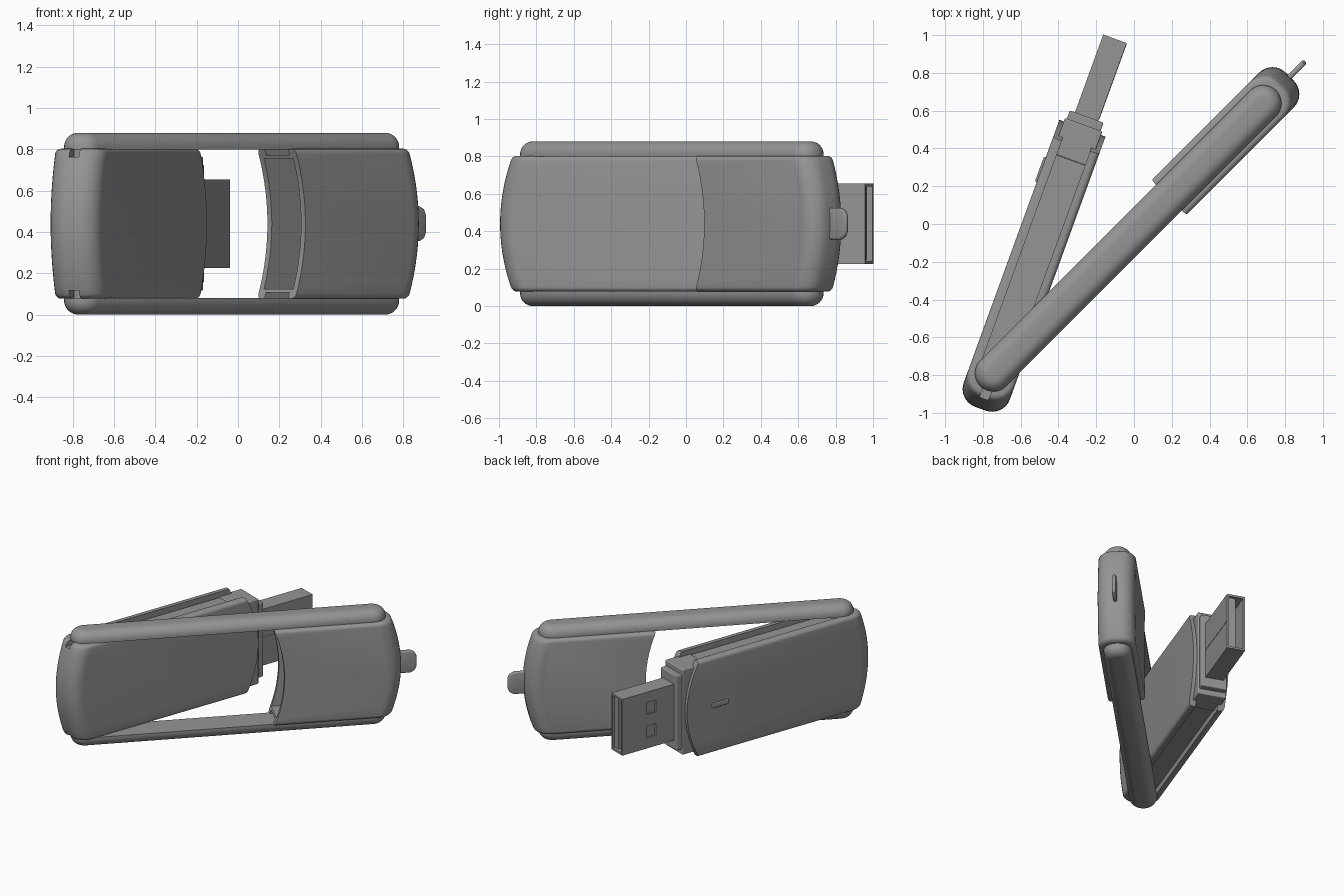
import bpy, bmesh, math
from mathutils import Matrix, Vector

if "Cube" in bpy.data.objects:
    bpy.data.objects.remove(bpy.data.objects["Cube"], do_unlink=True)

grey = bpy.data.materials.new("plain grey")
grey.use_nodes = True
grey.diffuse_color = (0.3, 0.3, 0.3, 1)
grey.node_tree.nodes["Principled BSDF"].inputs["Base Color"].default_value = (0.3, 0.3, 0.3, 1)

# Local frames share the hinge: x runs along the part, y across it
HINGE = Matrix.Translation((-0.745, -0.79, 0))
BODY = HINGE @ Matrix.Rotation(math.radians(70), 4, 'Z')
COVER = HINGE @ Matrix.Rotation(math.radians(45), 4, 'Z')
BOTTOM, TOP, MID, HEIGHT = 0.077, 0.803, 0.44, 0.88
SPAN = 2.02      # distance from the hinge to the far end of the arms
HALF = 0.13      # half thickness of the body and the cap


def finish(name, bm, frame):
    bmesh.ops.recalc_face_normals(bm, faces=bm.faces)
    mesh = bpy.data.meshes.new(name)
    bm.to_mesh(mesh)
    bm.free()
    mesh.materials.append(grey)
    ob = bpy.data.objects.new(name, mesh)
    bpy.context.collection.objects.link(ob)
    ob.matrix_world = frame
    return ob


def prism(points, depth):
    bm = bmesh.new()
    face = bm.faces.new([bm.verts.new(p) for p in points])
    out = bmesh.ops.extrude_face_region(bm, geom=[face])
    moved = [v for v in out["geom"] if isinstance(v, bmesh.types.BMVert)]
    bmesh.ops.translate(bm, verts=moved, vec=depth)
    bmesh.ops.recalc_face_normals(bm, faces=bm.faces)
    bm.normal_update()
    return bm


def box(name, frame, x, y, z, bevel=0):
    bm = prism([(x[0], y[0], z[0]), (x[1], y[0], z[0]), (x[1], y[1], z[0]), (x[0], y[1], z[0])],
               (0, 0, z[1] - z[0]))
    if bevel:
        bmesh.ops.bevel(bm, geom=bm.edges[:], offset=bevel, segments=3, profile=0.5, affect='EDGES')
    return finish(name, bm, frame)


def stadium(x0, x1, r, z, n=16):
    pts = []
    for cx, start in ((x1, -90), (x0, 90)):
        for i in range(n + 1):
            a = math.radians(start + 180 * i / n)
            pts.append((cx + r * math.cos(a), r * math.sin(a), z))
    return pts


def cut(ob, cutters):
    bpy.context.view_layer.update()
    bpy.context.view_layer.objects.active = ob
    for c in cutters:
        mod = ob.modifiers.new("cut", 'BOOLEAN')
        mod.operation, mod.object, mod.solver = 'DIFFERENCE', c, 'EXACT'
        bpy.ops.object.modifier_apply(modifier=mod.name)
        bpy.data.objects.remove(c, do_unlink=True)


def smooth(ob):
    bpy.ops.object.select_all(action='DESELECT')
    ob.select_set(True)
    bpy.context.view_layer.objects.active = ob
    bpy.ops.object.shade_smooth_by_angle(angle=math.radians(35))


def bowed_shell(name, frame, closed, opened):
    """Slab with a rounded bowed closed end and a sharp bowed open end; each end is (edge, middle)."""
    def arc(ends, n=14):
        for i in range(n + 1):
            t = 2 * i / n - 1
            yield (ends[0] + (ends[1] - ends[0]) * (1 - t * t), -HALF, MID + t * (TOP - MID))
    bm = prism(list(arc(closed)) + list(arc(opened))[::-1], (0, 2 * HALF, 0))

    def middle(e):
        return (e.verts[0].co + e.verts[1].co) / 2

    # Large rounding around the closed end
    ends = [e for e in bm.edges if abs(e.verts[0].co.y - e.verts[1].co.y) < 0.001
            and abs(middle(e).x - closed[1]) < 0.12]
    bmesh.ops.bevel(bm, geom=ends, offset=0.1, segments=8, profile=0.5, affect='EDGES', clamp_overlap=False)
    bm.normal_update()
    # Small rounding along the long rims
    rims = []
    for e in bm.edges:
        if len(e.link_faces) == 2:
            lo, hi = sorted(abs(f.normal.z) for f in e.link_faces)
            if hi > 0.98 and lo < 0.9 and abs(middle(e).x - opened[0]) > 0.02:
                rims.append(e)
    bmesh.ops.bevel(bm, geom=rims, offset=0.025, segments=4, profile=0.5, affect='EDGES')
    return finish(name, bm, frame)


def channels(frame, x0, x1, r, depth):
    return [finish("channel_cutter", prism(stadium(x0, x1, r, z), (0, 0, depth + 0.1)), frame)
            for z in (TOP - depth, BOTTOM - 0.1)]


# Drive body, with channels for the arms and a narrow slot at its hinge end
body = bowed_shell("drive_body", BODY, (-0.13, -0.2), (1.28, 1.38))
cut(body, channels(BODY, 0, 1.7, 0.08, 0.045) + channels(BODY, -0.4, 0.02, 0.025, 0.04))
smooth(body)

# Sliding cap: hollow, with matching channels
cap = bowed_shell("cap", COVER, (SPAN + 0.13, SPAN + 0.2), (1.315, 1.385))
cut(cap, channels(COVER, 1.0, SPAN, 0.08, 0.03)
    + [box("cavity_cutter", COVER, (1.0, 1.98), (-0.1, 0.1), (0.125, 0.755))])
smooth(cap)

# Two swivel arms joined to hinge pins at both ends
for side, base, sign in (("top", HEIGHT, 1), ("bottom", 0, -1)):
    inner = base - sign * 0.08
    bm = prism(stadium(0, SPAN, 0.097, inner), (0, 0, sign * 0.08))
    outer = [e for e in bm.edges if all(abs(v.co.z - base) < 0.001 for v in e.verts)]
    bmesh.ops.bevel(bm, geom=outer, offset=0.068, segments=8, profile=0.5, affect='EDGES')
    smooth(finish(side + "_arm", bm, COVER))
    for end, x in (("hinge", 0), ("cap", SPAN)):
        bm = prism(stadium(x, x, 0.06, inner + sign * 0.02), (0, 0, -sign * 0.08))
        smooth(finish(side + "_" + end + "_pin", bm, COVER))

# Keyring tab on the cap
tab = prism([(x, -0.014, z + MID) for x, z in
             ((2.15, -0.085), (2.29, -0.085), (2.32, -0.07), (2.335, -0.04),
              (2.335, 0.04), (2.32, 0.07), (2.29, 0.085), (2.15, 0.085))], (0, 0.028, 0))
bmesh.ops.bevel(tab, geom=[e for e in tab.edges if abs(e.verts[0].co.y - e.verts[1].co.y) < 0.001],
                offset=0.011, segments=3, profile=0.5, affect='EDGES')
smooth(finish("keyring_tab", tab, COVER))

# Stepped collar at the mouth of the body
box("inner_collar", BODY, (1.2, 1.40), (-0.105, 0.105), (0.115, 0.765), 0.008)
box("outer_collar", BODY, (1.3, 1.446), (-0.095, 0.095), (0.155, 0.725), 0.008)

# Metal connector sleeve with two windows and a tongue inside
sleeve = box("connector_sleeve", BODY, (1.42, 1.884), (-0.066, 0.066), (0.225, 0.655))
cut(sleeve, [box("mouth_cutter", BODY, (1.5, 2.0), (-0.052, 0.052), (0.24, 0.64))]
    + [box("window_cutter", BODY, (1.6, 1.68), (0.03, 0.1), (MID + s * 0.09 - 0.045, MID + s * 0.09 + 0.045))
       for s in (-1, 1)])
box("connector_tongue", BODY, (1.48, 1.87), (-0.05, 0.0), (0.245, 0.635))
box("sleeve_seam", BODY, (1.45, 1.88), (-0.068, -0.065), (MID - 0.002, MID + 0.002))

# Indicator light on the outer face
box("indicator_light", BODY, (1.03, 1.17), (0.12, 0.14), (MID - 0.018, MID + 0.018), 0.006)
